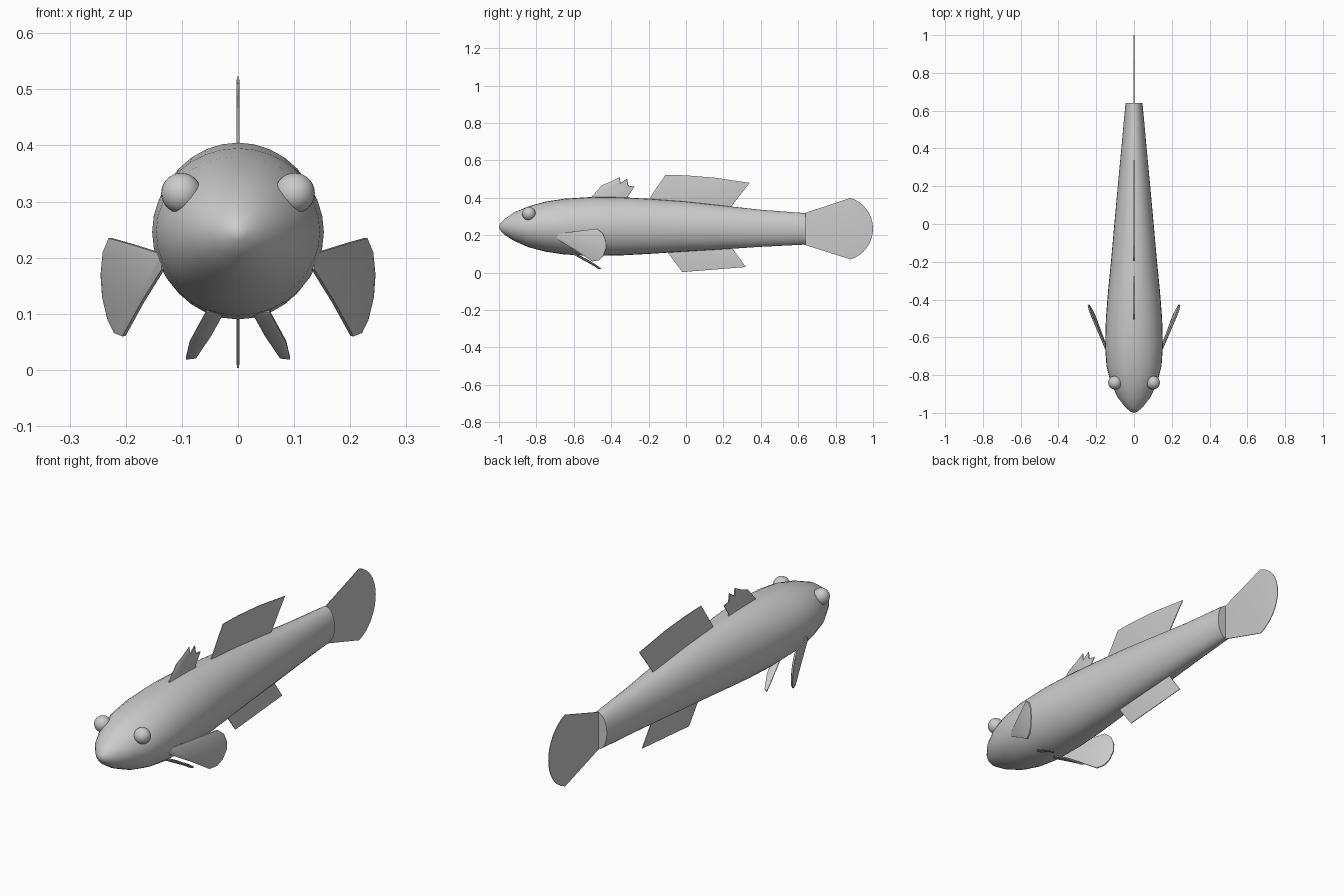
import bpy
import bmesh
from math import sin, cos, pi, radians
from mathutils import Vector

cube = bpy.data.objects.get("Cube")
if cube:
    bpy.data.objects.remove(cube, do_unlink=True)

grey = bpy.data.materials.new("plain_grey")
grey.use_nodes = True
color = (0.6, 0.6, 0.6, 1)
grey.diffuse_color = color
for node in grey.node_tree.nodes:
    if node.type == 'BSDF_PRINCIPLED':
        node.inputs["Base Color"].default_value = color


def finish(name, bm, mirrored=False, angle=35):
    """Turn a bmesh into a shaded object, optionally paired across x."""
    bmesh.ops.recalc_face_normals(bm, faces=bm.faces)
    mesh = bpy.data.meshes.new(name)
    bm.to_mesh(mesh)
    bm.free()
    mesh.materials.append(grey)
    obj = bpy.data.objects.new(name, mesh)
    bpy.context.collection.objects.link(obj)
    if mirrored:
        mirror = obj.modifiers.new("Mirror", 'MIRROR')
        mirror.use_mirror_merge = False
    bpy.ops.object.select_all(action='DESELECT')
    obj.select_set(True)
    bpy.context.view_layer.objects.active = obj
    bpy.ops.object.shade_smooth_by_angle(angle=radians(angle))
    return obj


def fin(name, points, thick=0.006, border=0.012, mirrored=False):
    """Thin plate with a thinner border all the way round."""
    bm = bmesh.new()
    face = bm.faces.new([bm.verts.new(p) for p in points])
    bm.normal_update()
    normal = face.normal.copy()
    rim = thick * 0.5
    made = bmesh.ops.extrude_face_region(bm, geom=[face], use_keep_orig=True)
    moved = [v for v in made["geom"] if isinstance(v, bmesh.types.BMVert)]
    bmesh.ops.translate(bm, verts=moved, vec=normal * rim)
    bmesh.ops.translate(bm, verts=bm.verts, vec=normal * -rim / 2)
    bmesh.ops.recalc_face_normals(bm, faces=bm.faces)
    sides = [f for f in bm.faces if len(f.verts) == len(points)
             and abs(f.normal.dot(normal)) > 0.8]
    bmesh.ops.inset_individual(bm, faces=sides, thickness=border,
                               depth=(thick - rim) / 2)
    return finish(name, bm, mirrored)


def upright(outline):
    return [Vector((0, y, z)) for y, z in outline]


# Body: elliptical rings of (y, half width, bottom, top)
stations = [
    (-0.995, 0.016, 0.229, 0.26), (-0.97, 0.046, 0.202, 0.286),
    (-0.92, 0.085, 0.17, 0.322), (-0.84, 0.124, 0.135, 0.355),
    (-0.75, 0.146, 0.112, 0.38), (-0.65, 0.153, 0.097, 0.395),
    (-0.5, 0.149, 0.09, 0.405), (-0.35, 0.137, 0.092, 0.403),
    (-0.2, 0.122, 0.1, 0.395), (0, 0.104, 0.113, 0.38),
    (0.2, 0.086, 0.125, 0.358), (0.4, 0.067, 0.138, 0.336),
    (0.64, 0.045, 0.15, 0.318)]
SIDES = 32
bm = bmesh.new()
rings = []
for y, half, low, high in stations:
    rings.append([bm.verts.new((half * cos(2 * pi * i / SIDES), y,
                                (low + high) / 2 + (high - low) / 2 * sin(2 * pi * i / SIDES)))
                  for i in range(SIDES)])
for a, b in zip(rings, rings[1:]):
    for i in range(SIDES):
        j = (i + 1) % SIDES
        bm.faces.new((a[i], a[j], b[j], b[i]))
nose = bm.verts.new((0, -1, 0.245))
for i in range(SIDES):
    bm.faces.new((nose, rings[0][(i + 1) % SIDES], rings[0][i]))
bm.faces.new(rings[-1])
finish("body", bm, angle=50)

# Eyes
bm = bmesh.new()
bmesh.ops.create_uvsphere(bm, u_segments=24, v_segments=14, radius=0.036)
bmesh.ops.translate(bm, verts=bm.verts, vec=(0.101, -0.84, 0.315))
finish("eyes", bm, mirrored=True)

# Tail fin with a rounded trailing edge
arc = [(0.827 + 0.173 * cos(radians(a)), 0.235 + 0.173 * sin(radians(a)))
       for a in range(72, -73, -9)]
fin("tail_fin", upright([(0.63, 0.15), (0.63, 0.317)] + arc), border=0.02)

# Spiny front back fin
fin("front_dorsal_fin", upright([
    (-0.5, 0.38), (-0.505, 0.405), (-0.45, 0.467), (-0.405, 0.485), (-0.355, 0.511),
    (-0.35, 0.478), (-0.315, 0.503), (-0.308, 0.465), (-0.275, 0.46),
    (-0.31, 0.408), (-0.3, 0.38)]), border=0.003)

# Long back fin
fin("rear_dorsal_fin", upright([
    (-0.22, 0.36), (-0.11, 0.523), (0, 0.52), (0.15, 0.508), (0.34, 0.48),
    (0.22, 0.325)]))

# Underside fin
fin("anal_fin", upright([
    (-0.13, 0.15), (-0.02, 0.003), (0.32, 0.03), (0.23, 0.155)]))

# Fan-shaped side fins, swept outward from the body
fan = [(-0.69, 0.18), (-0.69, 0.207), (-0.58, 0.222), (-0.475, 0.235), (-0.445, 0.21),
       (-0.428, 0.17), (-0.427, 0.13), (-0.442, 0.09), (-0.465, 0.066),
       (-0.5, 0.06), (-0.59, 0.12)]
fin("pectoral_fins", [Vector((0.141 + 0.42 * (y + 0.675) + 0.08 * (z - 0.2), y, z))
                      for y, z in fan], thick=0.012, mirrored=True)

# Narrow belly fins
fin("pelvic_fins", [Vector(p) for p in (
    (0.024, -0.6, 0.105), (0.056, -0.61, 0.105), (0.086, -0.5, 0.05),
    (0.093, -0.455, 0.02), (0.075, -0.465, 0.022), (0.048, -0.52, 0.062))],
    thick=0.008, border=0.005, mirrored=True)
